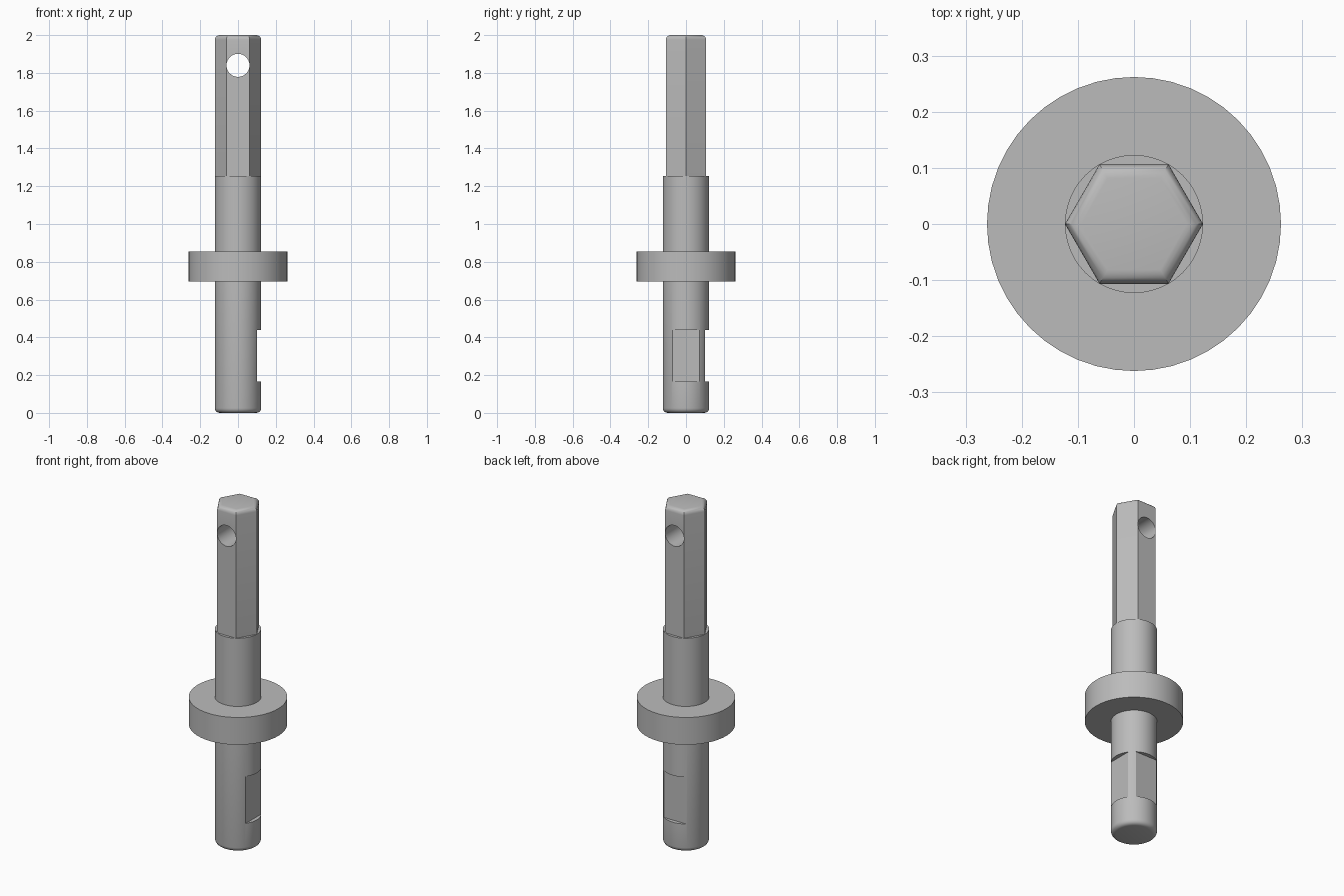
import bpy
import bmesh
import math
from mathutils import Matrix

cube = bpy.data.objects.get("Cube")
if cube:
    bpy.data.objects.remove(cube, do_unlink=True)

SHAFT_R, COLLAR_R, FILLET = 0.123, 0.262, 0.025
HEX_BASE, TOP = 1.255, 2.0

steel = bpy.data.materials.new("grey_steel")
steel.use_nodes = True
colour = (0.5, 0.5, 0.5, 1)
steel.diffuse_color = colour
steel.node_tree.nodes["Principled BSDF"].inputs["Base Color"].default_value = colour


def make_object(name, bm):
    bmesh.ops.recalc_face_normals(bm, faces=bm.faces)
    mesh = bpy.data.meshes.new(name)
    bm.to_mesh(mesh)
    bm.free()
    mesh.materials.append(steel)
    obj = bpy.data.objects.new(name, mesh)
    bpy.context.collection.objects.link(obj)
    return obj


def activate(obj):
    bpy.ops.object.select_all(action="DESELECT")
    obj.select_set(True)
    bpy.context.view_layer.objects.active = obj


def cut(obj, cutter):
    activate(obj)
    mod = obj.modifiers.new("cut", "BOOLEAN")
    mod.operation, mod.solver, mod.object = "DIFFERENCE", "EXACT", cutter
    bpy.ops.object.modifier_apply(modifier=mod.name)
    bpy.data.objects.remove(cutter, do_unlink=True)


def smooth(obj):
    activate(obj)
    bpy.ops.object.shade_smooth_by_angle(angle=math.radians(30))


# Round shaft and collar, turned from one profile with a rounded foot
arc = [i * math.pi / 8 for i in range(5)]
profile = [(0, 0)]
profile += [(SHAFT_R - FILLET * (1 - math.sin(a)), FILLET * (1 - math.cos(a))) for a in arc]
profile += [(SHAFT_R, 0.695), (COLLAR_R, 0.695), (COLLAR_R, 0.855),
            (SHAFT_R, 0.855), (SHAFT_R, HEX_BASE), (0, HEX_BASE)]
bm = bmesh.new()
verts = [bm.verts.new((r, 0, z)) for r, z in profile]
edges = [bm.edges.new(pair) for pair in zip(verts, verts[1:])]
bmesh.ops.spin(bm, geom=verts + edges, axis=(0, 0, 1), cent=(0, 0, 0),
               angle=math.tau, steps=48, use_merge=True)
bmesh.ops.remove_doubles(bm, verts=bm.verts, dist=1e-5)
shaft = make_object("shaft_with_collar", bm)

# Two flats milled at right angles into the lower shaft
for angle in (0, math.pi / 2):
    bm = bmesh.new()
    box = Matrix.Rotation(angle, 4, "Z") @ Matrix.Translation((0.2, 0, 0.3025))
    bmesh.ops.create_cube(bm, size=1, matrix=box @ Matrix.Diagonal((0.2, 0.4, 0.275, 1)))
    cut(shaft, make_object("flat_cutter", bm))
smooth(shaft)

# Hexagonal drive end with a rounded top rim
bm = bmesh.new()
bmesh.ops.create_cone(bm, cap_ends=True, segments=6, radius1=SHAFT_R, radius2=SHAFT_R,
                      depth=TOP - HEX_BASE,
                      matrix=Matrix.Translation((0, 0, (TOP + HEX_BASE) / 2))
                      @ Matrix.Rotation(math.pi / 2, 4, "Z"))
# Put corners on the x axis whatever the primitive's starting angle
first = next(iter(bm.verts)).co
bmesh.ops.rotate(bm, verts=bm.verts, cent=(0, 0, 0),
                 matrix=Matrix.Rotation(-math.atan2(first.y, first.x), 3, "Z"))
rim = [e for e in bm.edges if all(v.co.z > TOP - 0.001 for v in e.verts)]
bmesh.ops.bevel(bm, geom=rim, offset=FILLET, segments=5, profile=0.5, affect="EDGES")
drive = make_object("hex_drive", bm)

# Cross hole from front to back
bm = bmesh.new()
bmesh.ops.create_cone(bm, cap_ends=True, segments=40, radius1=0.061, radius2=0.061, depth=0.6,
                      matrix=Matrix.Translation((0, 0, 1.84))
                      @ Matrix.Rotation(math.pi / 2, 4, "X"))
cut(drive, make_object("hole_cutter", bm))
smooth(drive)
